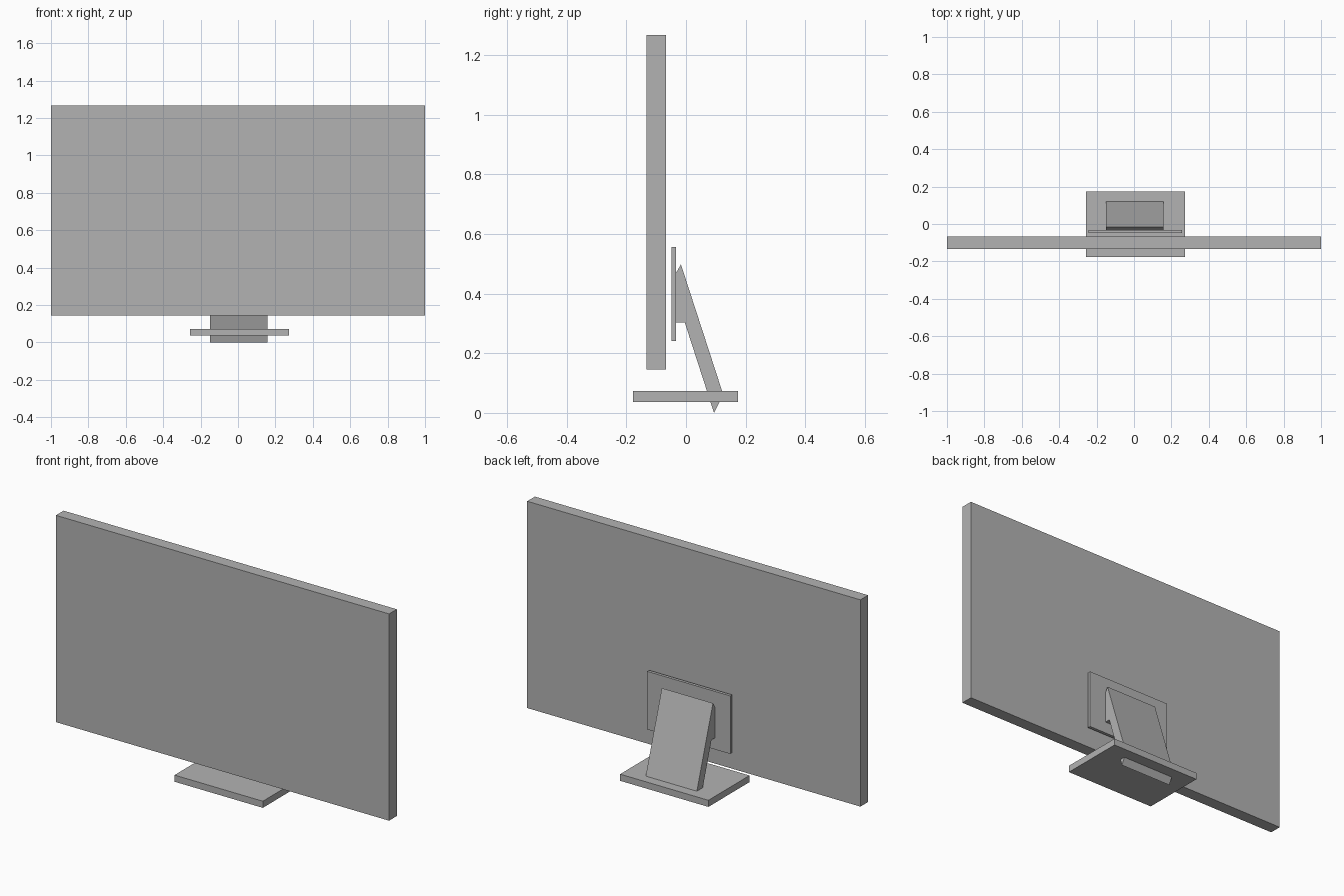
import bpy
import bmesh
from mathutils import Vector

if "Cube" in bpy.data.objects:
    bpy.data.objects.remove(bpy.data.objects["Cube"], do_unlink=True)

# Single matte grey
GREY = (0.45, 0.45, 0.45, 1.0)
grey = bpy.data.materials.new("matte_grey")
grey.use_nodes = True
grey.diffuse_color = GREY
grey.node_tree.nodes["Principled BSDF"].inputs["Base Color"].default_value = GREY


def extrude_profile(name, profile, x0, x1):
    """Sweep a (y, z) side profile from x0 to x1."""
    bm = bmesh.new()
    face = bm.faces.new([bm.verts.new((x0, y, z)) for y, z in profile])
    swept = bmesh.ops.extrude_face_region(bm, geom=[face])["geom"]
    moved = [v for v in swept if isinstance(v, bmesh.types.BMVert)]
    bmesh.ops.translate(bm, verts=moved, vec=Vector((x1 - x0, 0, 0)))
    bmesh.ops.recalc_face_normals(bm, faces=bm.faces)
    mesh = bpy.data.meshes.new(name)
    bm.to_mesh(mesh)
    bm.free()
    mesh.materials.append(grey)
    obj = bpy.data.objects.new(name, mesh)
    bpy.context.collection.objects.link(obj)
    return obj


def slab(name, x, y, z):
    """Box given by its extents on each axis."""
    corners = [(y[0], z[0]), (y[1], z[0]), (y[1], z[1]), (y[0], z[1])]
    return extrude_profile(name, corners, *x)


# Screen panel, rear mounting plate and foot
slab("screen_panel", (-1.0, 1.0), (-0.133, -0.067), (0.145, 1.267))
slab("mounting_plate", (-0.243, 0.257), (-0.049, -0.033), (0.241, 0.556))
slab("base_plate", (-0.257, 0.273), (-0.177, 0.175), (0.037, 0.073))

# Leaning arm with its mounting shoulder; the lower tip pokes through the foot
arm_profile = [(-0.017, 0.498), (0.125, 0.061), (0.094, 0.0), (-0.004, 0.303),
               (-0.033, 0.303), (-0.033, 0.47)]
extrude_profile("stand_arm", arm_profile, -0.15, 0.157)
